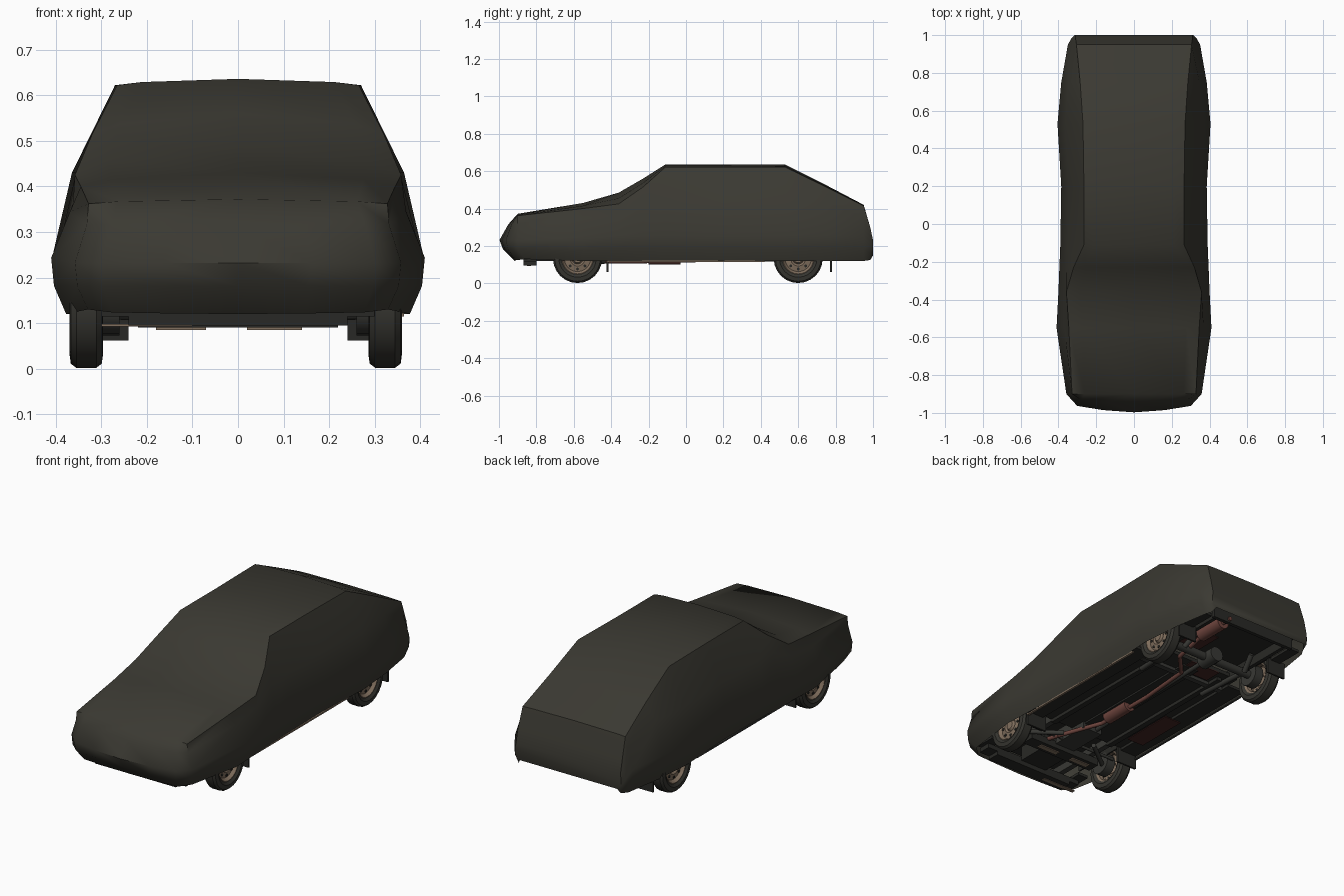
import bpy, bmesh, math
from mathutils import Matrix, Vector

cube = bpy.data.objects.get("Cube")
if cube:
    bpy.data.objects.remove(cube, do_unlink=True)


def material(name, r, g, b):
    m = bpy.data.materials.new(name)
    m.use_nodes = True
    m.diffuse_color = (r, g, b, 1)
    shader = m.node_tree.nodes["Principled BSDF"]
    shader.inputs["Base Color"].default_value = (r, g, b, 1)
    shader.inputs["Roughness"].default_value = 0.8
    return m


CLOTH = material("dark olive cloth", 0.043, 0.041, 0.032)
RUBBER = material("tyre rubber", 0.036, 0.035, 0.029)
CHASSIS = material("underbody black", 0.022, 0.022, 0.019)
STEEL = material("chassis grey", 0.04, 0.04, 0.035)
TAN = material("dusty tan metal", 0.22, 0.16, 0.112)
RUST = material("exhaust rust", 0.16, 0.06, 0.048)
MAROON = material("dark red panel", 0.055, 0.018, 0.016)


def finish(name, bm, mat, smooth=None):
    bmesh.ops.recalc_face_normals(bm, faces=bm.faces)
    mesh = bpy.data.meshes.new(name)
    bm.to_mesh(mesh)
    bm.free()
    mesh.materials.append(mat)
    ob = bpy.data.objects.new(name, mesh)
    bpy.context.collection.objects.link(ob)
    if smooth:
        bpy.ops.object.select_all(action='DESELECT')
        ob.select_set(True)
        bpy.context.view_layer.objects.active = ob
        bpy.ops.object.shade_smooth_by_angle(angle=math.radians(smooth))


def box(name, mat, x, y, z):
    """Box from low and high limits on each axis."""
    bm = bmesh.new()
    bmesh.ops.create_cube(bm, size=1)
    for v in bm.verts:
        v.co = [lim[0] if c < 0 else lim[1] for c, lim in zip(v.co, (x, y, z))]
    finish(name, bm, mat)


def pair(name, mat, x, y, z):
    box("left_" + name, mat, x, y, z)
    box("right_" + name, mat, (-x[1], -x[0]), y, z)


def rod(name, mat, a, b, r, sides=12):
    """Cylinder between two points."""
    a, b = Vector(a), Vector(b)
    d = b - a
    m = Matrix.Translation((a + b) / 2) @ d.to_track_quat('Z', 'Y').to_matrix().to_4x4()
    bm = bmesh.new()
    bmesh.ops.create_cone(bm, cap_ends=True, segments=sides, radius1=r, radius2=r,
                          depth=d.length, matrix=m)
    finish(name, bm, mat, 40)


def lathe(name, mat, profile, centre, side, sides=24):
    """Spin (offset, radius) points about the x axis."""
    bm = bmesh.new()
    vs = [bm.verts.new((o, 0, r)) for o, r in profile]
    es = [bm.edges.new(p) for p in zip(vs, vs[1:])]
    bmesh.ops.spin(bm, geom=vs + es, cent=(0, 0, 0), axis=(1, 0, 0),
                   angle=math.tau, steps=sides)
    bmesh.ops.remove_doubles(bm, verts=bm.verts, dist=0.0005)
    for v in bm.verts:
        v.co = Vector((v.co.x * side, v.co.y, v.co.z)) + Vector(centre)
    finish(name, bm, mat, 35)


# Cloth cover: y, hem height, widest half width, top half width, top edge height, crown height
stations = [
    (-0.9, .13, .358, .328, .362, .372), (-0.55, .12, .41, .345, .40, .43),
    (-0.36, .12, .40, .358, .425, .485), (-0.23, .12, .395, .32, .515, .56),
    (-0.11, .12, .39, .265, .622, .636), (0.2, .12, .385, .265, .622, .636),
    (0.53, .12, .405, .27, .622, .635), (0.75, .12, .385, .285, .515, .525),
    (0.95, .12, .35, .305, .415, .42), (0.985, .125, .33, .31, .30, .30),
    (1.0, .15, .315, .31, .23, .23)]


def section(y, hem, wide, top, edge, crown):
    bulge = hem + 0.44 * (min(edge, 0.43) - hem)
    belt = min(0.43, hem + 0.8 * (edge - hem))
    half = [(wide * 0.92, hem), (wide * 0.985, (hem + bulge) / 2), (wide, bulge),
            (max(wide * 0.9, top + 0.004), belt), (top, edge),
            (top * 0.8, edge + 0.5 * (crown - edge))]
    return [(x, y, z) for x, z in half] + [(0, y, crown)] + \
           [(-x, y, z) for x, z in reversed(half)]


def skin(bm, rows):
    for r0, r1 in zip(rows, rows[1:]):
        for i in range(len(r0) - 1):
            bm.faces.new((r0[i], r0[i + 1], r1[i + 1], r1[i]))


bm = bmesh.new()
rings = [[bm.verts.new(p) for p in section(*s)] for s in stations]
skin(bm, rings)
bm.faces.new(rings[-1])
# Bowed nose panel, tucked back at the hem and rising to the bonnet edge
nose = rings[0]
rows = []
for j, (depth, drop) in enumerate(((0.015, 0.01), (0.078, 0), (0.097, 0), (0.05, 0))):
    x, y, z = nose[j].co
    inner = [bm.verts.new((x * f, y - depth * bow, z - drop * bow))
             for f, bow in ((0.84, 0.65), (0.45, 0.88), (0, 1), (-0.45, 0.88), (-0.84, 0.65))]
    rows.append([nose[j]] + inner + [nose[-1 - j]])
skin(bm, rows)
# Last strip meets the five points of the bonnet edge
low, high = rows[-1], nose[4:9]
for quad in ((low[0], low[1], high[1], high[0]), (low[1], low[2], low[3], high[2], high[1]),
             (low[3], low[4], low[5], high[3], high[2]), (low[5], low[6], high[4], high[3])):
    bm.faces.new(quad)
for v in (nose[0], nose[-1]):
    v.co.y += 0.04
finish("car_cover", bm, CLOTH, 45)

# Wheels: tyre, dished rim and rim holes
tyre = [(.028, .085), (.037, .1), (.034, .122), (.022, .131), (-.022, .131),
        (-.034, .122), (-.037, .1), (-.028, .085)]
rim = [(-.028, .088), (-.02, .075), (.0, .07), (.026, .088), (.028, .082), (.012, .07),
       (.018, .04), (.01, .03), (.022, .022), (.022, 0)]
for side, label in ((1, "left"), (-1, "right")):
    for y, end in ((-0.58, "front"), (0.60, "rear")):
        c = (side * 0.328 - 0.005, y, 0.133)
        tag = f"{end}_{label}_"
        lathe(tag + "tyre", RUBBER, tyre, c, side)
        lathe(tag + "rim", TAN, rim, c, side)
        for k in range(8):
            a = k * math.tau / 8
            p = Vector(c) + Vector((side * .014, .056 * math.cos(a), .056 * math.sin(a)))
            rod(f"{tag}rim_hole_{k}", CHASSIS, p, p + Vector((side * .004, 0, 0)), .008, 8)
        rod(tag + "brake_drum", STEEL, (side * .26, y, .133), (side * .31, y, .133), .06, 16)

# Floor pan, wheel well roofs and sills
box("floor_pan", CHASSIS, (-.27, .27), (-.42, .5), (.15, .17))
box("tail_floor", CHASSIS, (-.27, .27), (.5, .95), (.19, .2))
box("engine_bay_roof", CHASSIS, (-.27, .27), (-.9, -.42), (.22, .23))
box("transmission_tunnel", CHASSIS, (-.05, .05), (-.42, .45), (.14, .16))
pair("outer_floor", CHASSIS, (.26, .36), (-.42, .44), (.135, .15))
pair("front_well_roof", CHASSIS, (.26, .35), (-.75, -.42), (.275, .28))
pair("rear_well_roof", CHASSIS, (.26, .35), (.44, .77), (.275, .28))
pair("inner_front_wing", CHASSIS, (.26, .268), (-.75, -.42), (.16, .28))
pair("inner_rear_wing", CHASSIS, (.26, .268), (.44, .77), (.16, .28))
pair("rear_corner_floor", CHASSIS, (.26, .32), (.77, .93), (.14, .155))
pair("front_corner_floor", CHASSIS, (.26, .32), (-.86, -.75), (.14, .155))
box("left_sill_strip", TAN, (.352, .364), (-.42, .42), (.114, .122))
box("right_sill_strip", STEEL, (-.364, -.352), (-.42, .42), (.114, .122))
pair("floor_rail", CHASSIS, (.17, .2), (-.42, .46), (.132, .152))
pair("front_rail", STEEL, (.17, .2), (-.85, -.42), (.14, .18))
pair("rear_rail", CHASSIS, (.22, .24), (.46, .92), (.14, .192))
box("mid_crossmember", STEEL, (-.26, .26), (.36, .39), (.132, .152))
box("tail_crossmember", CHASSIS, (-.26, .26), (.93, .95), (.13, .195))

# Front valance, subframe, engine sump and steering rod
box("front_valance", CHASSIS, (-.3, .3), (-.87, -.8), (.115, .14))
box("valance_splitter", CHASSIS, (-.24, .24), (-.87, -.8), (.095, .116))
box("valance_lip", TAN, (-.3, -.1), (-.85, -.83), (.092, .098))
box("front_crossmember", CHASSIS, (-.22, .22), (-.62, -.55), (.09, .13))
box("right_crossmember_base", TAN, (-.18, -.07), (-.6, -.57), (.085, .091))
box("left_crossmember_base", TAN, (.02, .14), (-.6, -.57), (.085, .091))
box("engine_sump", CHASSIS, (-.08, .08), (-.8, -.62), (.12, .2))
box("gearbox", STEEL, (-.06, .06), (-.55, -.33), (.115, .19))
rod("steering_rod", STEEL, (-.28, -.5, .125), (.28, -.5, .125), .008)
for s, label in ((1, "left"), (-1, "right")):
    rod(label + "_front_arm", STEEL, (s * .28, -.58, .12), (s * .1, -.44, .115), .012)
    rod(label + "_trailing_arm", STEEL, (s * .22, .6, .13), (s * .2, .3, .13), .014)
    rod(label + "_damper", STEEL, (s * .2, .64, .11), (s * .18, .72, .17), .014)

# Rear axle and propeller shaft
rod("rear_axle", STEEL, (-.3, .6, .133), (.3, .6, .133), .022)
rod("differential", STEEL, (0, .55, .133), (0, .66, .133), .04, 16)
rod("propeller_shaft", STEEL, (-.03, -.33, .135), (0, .56, .133), .012)

# Mud flaps behind each wheel
pair("front_mud_flap", CHASSIS, (.24, .36), (-.425, -.415), (.062, .15))
pair("rear_mud_flap", CHASSIS, (.24, .35), (.77, .78), (.062, .15))

# Exhaust line with two silencers
path = [(.12, -.66, .14), (.1, -.48, .118), (.01, -.24, .118), (.0, .1, .125),
        (.02, .4, .13), (.13, .52, .132), (.16, .74, .15), (.16, .96, .15)]
for i, (a, b) in enumerate(zip(path, path[1:])):
    rod(f"exhaust_pipe_{i}", RUST, a, b, .011)
rod("middle_silencer", RUST, (.005, -.2, .135), (.005, -.03, .135), .035, 16)
rod("rear_silencer", RUST, (.16, .73, .155), (.16, .9, .155), .036, 16)

# Painted floor panels
box("right_floor_panel", MAROON, (-.31, -.21), (-.3, 0), (.13, .136))
box("rear_floor_panel", MAROON, (-.15, .03), (.4, .5), (.146, .151))
box("tail_floor_panel", MAROON, (.04, .2), (.52, .72), (.185, .191))
